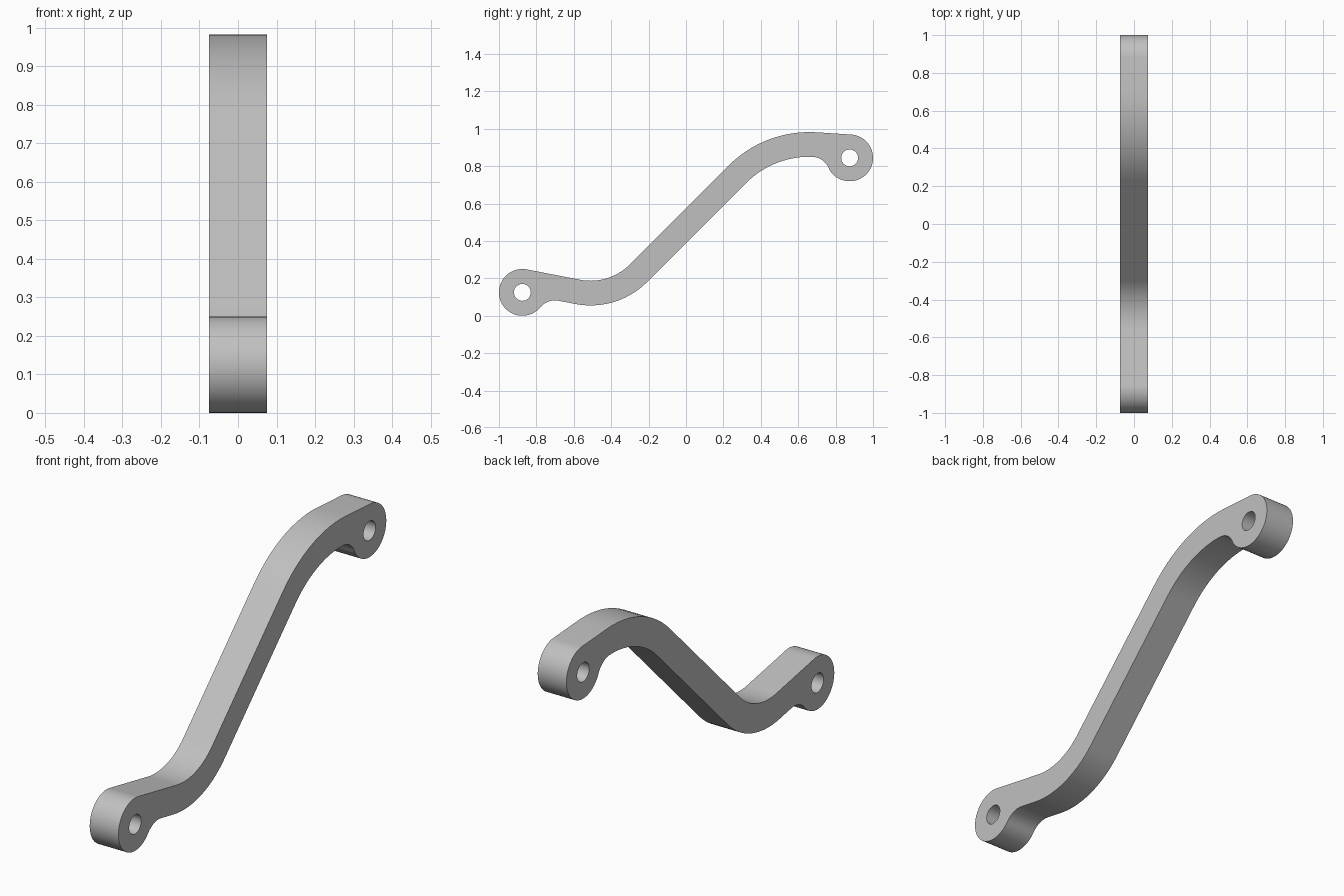
import bpy
import bmesh
from math import cos, sin, radians, ceil
from mathutils import Vector

HALF_WIDTH = 0.075
EYE_R, HOLE_R, FILLET_R = 0.125, 0.045, 0.1
LOW_EYE, HIGH_EYE = (-0.875, 0.125), (0.875, 0.844)
LOW_BEND, HIGH_BEND = (-0.51, 0.482), (0.66, 0.371)
LOW_FILLET, HIGH_FILLET = (-0.701, -0.018), (0.671, 0.750)

cube = bpy.data.objects.get("Cube")
if cube:
    bpy.data.objects.remove(cube, do_unlink=True)


def arc(centre, radius, start, end):
    """Points along an arc in the side plane, angles in degrees."""
    n = max(8, ceil(abs(end - start) / 4))
    angles = [radians(start + (end - start) * i / n) for i in range(n + 1)]
    return [(centre[0] + radius * cos(a), centre[1] + radius * sin(a)) for a in angles]


def add_loop(bm, points):
    verts = [bm.verts.new((-HALF_WIDTH, y, z)) for y, z in points]
    return [bm.edges.new((v, verts[(i + 1) % len(verts)])) for i, v in enumerate(verts)]


# Outline: tangent arcs, joined by straight runs
outline = (
    arc(LOW_EYE, EYE_R, -39.3, -281)
    + arc(LOW_BEND, 0.295, 259, 315)
    + arc(HIGH_BEND, 0.611, 135, 86.3)
    + arc(HIGH_EYE, EYE_R, 86.3, -155.3)[:-1]
    + arc(HIGH_FILLET, FILLET_R, 24.7, 88.3)[:-1]
    + arc(HIGH_BEND, 0.479, 88.3, 135)
    + arc(LOW_BEND, 0.427, 315, 259)
    + arc(LOW_FILLET, FILLET_R, 79, 140.7)[:-1]
)

# Side face with two pin holes, extruded across the width
bm = bmesh.new()
edges = add_loop(bm, outline)
for eye in (LOW_EYE, HIGH_EYE):
    edges += add_loop(bm, arc(eye, HOLE_R, 0, 360)[:-1])
bmesh.ops.triangle_fill(bm, edges=edges, use_beauty=True, normal=Vector((1, 0, 0)))
result = bmesh.ops.extrude_face_region(bm, geom=bm.faces[:], use_keep_orig=True)
moved = [g for g in result["geom"] if isinstance(g, bmesh.types.BMVert)]
bmesh.ops.translate(bm, verts=moved, vec=(2 * HALF_WIDTH, 0, 0))
bmesh.ops.recalc_face_normals(bm, faces=bm.faces[:])
mesh = bpy.data.meshes.new("curved_link_arm")
bm.to_mesh(mesh)
bm.free()

# Plain grey finish
grey = bpy.data.materials.new("plain_grey")
grey.use_nodes = True
colour = (0.53, 0.53, 0.53, 1)
grey.diffuse_color = colour
grey.node_tree.nodes["Principled BSDF"].inputs["Base Color"].default_value = colour
mesh.materials.append(grey)

arm = bpy.data.objects.new("curved_link_arm", mesh)
bpy.context.collection.objects.link(arm)
bpy.ops.object.select_all(action="DESELECT")
arm.select_set(True)
bpy.context.view_layer.objects.active = arm
bpy.ops.object.shade_smooth_by_angle(angle=radians(30))
